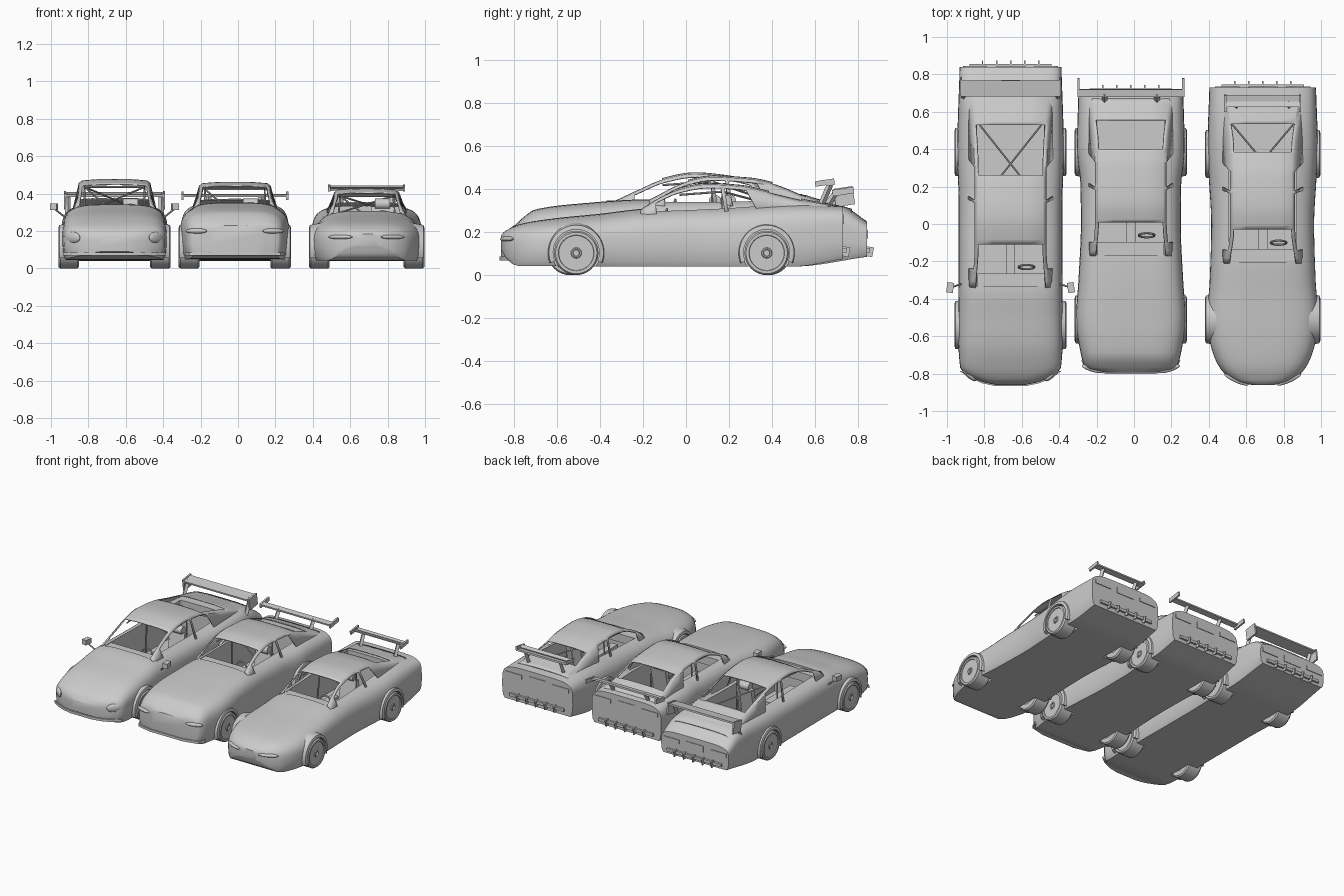
import bpy, bmesh, math
from mathutils import Vector, Matrix

if "Cube" in bpy.data.objects:
    bpy.data.objects.remove(bpy.data.objects["Cube"])


def curve(keys, y):
    """Smooth monotone interpolation through (y, value) keys."""
    if y <= keys[0][0]: return keys[0][1]
    if y >= keys[-1][0]: return keys[-1][1]
    n = len(keys)
    d = [(keys[i+1][1]-keys[i][1])/(keys[i+1][0]-keys[i][0]) for i in range(n-1)]
    m = [d[0]] + [2*a*b/(a+b) if a*b > 0 else 0 for a, b in zip(d, d[1:])] + [d[-1]]
    i = max(k for k in range(n-1) if keys[k][0] <= y)
    h = keys[i+1][0]-keys[i][0]
    t = (y-keys[i][0])/h
    return ((2*t**3-3*t*t+1)*keys[i][1] + (t**3-2*t*t+t)*h*m[i]
            + (3*t*t-2*t**3)*keys[i+1][1] + (t**3-t*t)*h*m[i+1])


def finish(bm, name, smooth=True):
    bmesh.ops.recalc_face_normals(bm, faces=bm.faces)
    me = bpy.data.meshes.new(name)
    bm.to_mesh(me); bm.free()
    ob = bpy.data.objects.new(name, me)
    bpy.context.collection.objects.link(ob)
    if smooth: shade(ob)
    return ob


def activate(ob):
    bpy.ops.object.select_all(action='DESELECT')
    ob.select_set(True)
    bpy.context.view_layer.objects.active = ob


def shade(ob):
    activate(ob)
    bpy.ops.object.shade_smooth_by_angle(angle=math.radians(32))


def add_box(bm, c, s, rx=0, rz=0):
    m = (Matrix.Translation(c) @ Matrix.Rotation(rz, 4, 'Z') @ Matrix.Rotation(rx, 4, 'X')
         @ Matrix.Diagonal((*s, 1)))
    bmesh.ops.create_cube(bm, size=1, matrix=m)


def add_bar(bm, p, q, r, seg=8):
    p, q = Vector(p), Vector(q)
    m = Matrix.Translation((p+q)/2) @ (q-p).to_track_quat('Z', 'Y').to_matrix().to_4x4()
    bmesh.ops.create_cone(bm, cap_ends=True, segments=seg, radius1=r, radius2=r,
                          depth=(q-p).length, matrix=m)


def add_lathe(bm, centre, prof, a0=0, a1=2*math.pi, seg=40, closed=False):
    """Spin (x, radius) profile around the x axis."""
    full = a1-a0 > 6.2
    rows = [[bm.verts.new((centre[0]+x, centre[1]+r*math.cos(a), centre[2]+r*math.sin(a)))
             for x, r in prof] for a in [a0+(a1-a0)*i/seg for i in range(seg+(not full))]]
    n = len(prof)
    for i in range(seg):
        A, B = rows[i], rows[(i+1) % len(rows)]
        for j in range(n if closed else n-1):
            k = (j+1) % n
            bm.faces.new((A[j], A[k], B[k], B[j]))
    if closed and not full:
        bm.faces.new(rows[0]); bm.faces.new(rows[-1])


def section(c, y):
    """Half width, floor, waist, top and squareness of the body at y."""
    w, zb, zt = (curve(c[k], y) for k in ('width', 'floor', 'top'))
    e = curve([(.2, c['e']), (c['width'][-1][0], .38)], y)
    return w, zb, zb+(zt-zb)*.35, zt, e


def surface_z(c, x, y):
    w, zb, zm, zt, e = section(c, y)
    return zm+(zt-zm)*max(0, 1-(abs(x)/w)**(2/e))**(e/2)


def build_car(name, cx, c):
    parts = []
    y0, y1 = c['width'][0][0], c['width'][-1][0]
    cowl, ws1, rw0, rw1, end = c['glass']
    wheels = [(s, y) for s in (-1, 1) for y in c['axles']]
    track = c['track']

    # body: lofted super-ellipse sections
    bm = bmesh.new()
    ys = sorted([y0+(y1-y0)*i/56 for i in range(57)] + [y0+.005, y0+.012, y0+.02])
    rings = []
    for y in ys:
        w, zb, zm, zt, e = section(c, y)
        half = [(.93*w, zb), (.98*w, zb+.1*(zt-zb))]
        for i in range(13):
            t = i/13*math.pi/2
            half.append((w*math.cos(t)**e, zm+(zt-zm)*math.sin(t)**e))
        pts = half + [(0, zt)] + [(-x, z) for x, z in reversed(half)]
        rings.append([bm.verts.new((x, y, z)) for x, z in pts])
    n = len(rings[0])
    for a, b in zip(rings, rings[1:]):
        for j in range(n):
            bm.faces.new((a[j], a[(j+1) % n], b[(j+1) % n], b[j]))
    bm.faces.new(rings[0]); bm.faces.new(rings[-1])
    body = finish(bm, name+'_body', False)

    # cabin tub and wheel wells cut out of the body
    tub = min(c['belt']-.03, .18)
    bm = bmesh.new()
    add_box(bm, (0, (cowl+.005+rw1)/2, .36), (2*tub, rw1-cowl-.005, .52))
    for s, y in wheels:
        add_bar(bm, (s*.185, y, .105), (s*.4, y, .105), .111, 40)
    cutter = finish(bm, name+'_cutter', False)
    cutter.hide_render = True
    mod = body.modifiers.new('cut', 'BOOLEAN')
    mod.object, mod.operation, mod.solver = cutter, 'DIFFERENCE', 'EXACT'
    activate(body)
    bpy.ops.object.modifier_apply(modifier='cut')
    bpy.data.objects.remove(cutter)
    shade(body)
    parts.append(body)

    # cabin shell: roof and pillars with open windows
    bm = bmesh.new()
    s0, pil, s1 = c['side']
    stations = sorted({cowl+(end-cowl)*i/30 for i in range(31)}
                      | {ws1, rw0, rw1, s0, s1, pil-.008, pil+.008})
    rows = []
    for y in stations:
        zr = curve(c['roof'], y)
        by = y+curve([(cowl, 0), (pil, .02), (s1, .05), (end, 0)], y)
        zbase = surface_z(c, c['belt'], by)-.008
        wr = curve([(cowl, c['belt']-.02), (ws1, c['rail']), (rw0, c['rail']), (end, c['belt']-.005)], y)
        zl = max(zr-.02, zbase)
        half = [(c['belt'], by, zbase), (wr, y, zl), (wr-.018, y, max(zr-.007, zl)),
                (wr*.5, y, zr-.001)]
        pts = [(-x, b, z) for x, b, z in half] + [(0, y, zr)] + half[::-1]
        rows.append([bm.verts.new(p) for p in pts])
    for i, (a, b) in enumerate(zip(rows, rows[1:])):
        ym = (stations[i]+stations[i+1])/2
        for j in range(8):
            side = j in (0, 7) and s0 < ym < s1 and abs(ym-pil) > .007
            screen = 2 <= j <= 5 and (ym < ws1 or rw0 < ym < rw1)
            if not side and not screen:
                bm.faces.new((a[j], a[j+1], b[j+1], b[j]))
    shell = finish(bm, name+'_cabin_shell')
    sol = shell.modifiers.new('thickness', 'SOLIDIFY')
    sol.thickness, sol.offset = .006, 0
    parts.append(shell)

    # wheels: tyre, flat rim disc and hub
    bm = bmesh.new()
    prof = [(.19, .06), (.19, .095), (.198, .103), (.29, .103), (.3, .096), (.3, .083),
            (.294, .081), (.294, .025), (.299, .022), (.299, .016), (.29, .014), (.29, .0005)]
    for s, y in wheels:
        add_lathe(bm, (0, y, .103), [(s*(x+track), r) for x, r in prof])
    parts.append(finish(bm, name+'_wheels'))

    # wheel arch flares
    bm = bmesh.new()
    lip = [(.24, .107), (.299, .107), (.3, .114), (.295, .127), (.24, .138)]
    for s, y in wheels:
        add_lathe(bm, (0, y, .105), [(s*(x+track), r) for x, r in lip],
                  math.radians(-22), math.radians(202), 30, True)
    parts.append(finish(bm, name+'_arch_flares'))

    # interior: dashboard, console, seat and headrest
    zc = curve(c['roof'], cowl)
    sy = pil-.02
    bm = bmesh.new()
    add_box(bm, (0, cowl+.04, zc-.045), (2*tub-.005, .07, .06))
    add_box(bm, (0, cowl+.2, .14), (.05, .3, .12))
    add_box(bm, (.085, sy-.06, .15), (.12, .13, .06))
    add_box(bm, (.085, sy+.02, .23), (.12, .035, .2), -.2)
    add_lathe(bm, (.085, sy+.035, .345), [(-.04, .001), (-.04, .028), (.04, .028), (.04, .001)], seg=20)
    parts.append(finish(bm, name+'_interior'))

    # steering wheel
    bpy.ops.mesh.primitive_torus_add(major_radius=.042, minor_radius=.006, major_segments=24,
                                     minor_segments=8, location=(.085, cowl+.11, zc-.045), rotation=(1.3, 0, 0))
    wheel = bpy.context.object
    wheel.name = name+'_steering_wheel'
    parts.append(wheel)

    # roll cage
    bm = bmesh.new()
    zt = curve(c['roof'], pil)-.035
    zf = curve(c['roof'], ws1)-.03
    zd = surface_z(c, .15, rw1)-.04
    k, t = c['rail']-.03, tub-.015
    for s in (-1, 1):
        add_bar(bm, (s*t, pil, .1), (s*k, pil, zt), .005)
        add_bar(bm, (s*k, pil, zt), (s*k, ws1, zf), .005)
        if c['stays']:
            add_bar(bm, (s*k, pil, zt), (-s*t, rw1, zd), .005)
    add_bar(bm, (-k, pil, zt), (k, pil, zt), .005)
    add_bar(bm, (-k, pil, zt), (t, pil, .15), .005)
    parts.append(finish(bm, name+'_roll_cage'))

    # rear wing: blade, flap, end plates and supports
    wy, wz, ww, chord, px = c['wing']
    py, pz, pl, ph = c['plate']
    bm = bmesh.new()
    add_box(bm, (0, wy, wz), (2*ww, chord, .012), .15)
    if c['flap']:
        add_box(bm, (0, wy-.03, wz+.012), (2*ww, .03, .008), -.3)
    for s in (-1, 1):
        add_box(bm, (s*ww, py, pz), (.012, pl, ph), .15)
        z = surface_z(c, px, wy-.05)
        add_bar(bm, (s*px, wy-.05, z-.02), (s*px, wy, wz), .015, 4)
    parts.append(finish(bm, name+'_rear_wing', False))

    # tail: light strips, plate panel, bumper, diffuser and fins
    bm = bmesh.new()
    zt = curve(c['top'], y1)
    for s in (-1, 1):
        add_box(bm, (s*.19, y1, zt-.06), (.13, .01, .03))
    add_box(bm, (0, y1, zt-.06), (.14, .008, .045))
    add_box(bm, (0, y1+.003, .115), (.44, .025, .02))
    for i in range(-2, 3):
        add_box(bm, (i*.075, y1+.007, .11), (.008, .045, .045), -.2)
    parts.append(finish(bm, name+'_tail_details', False))

    # headlights: flattened lenses following the nose
    hx, hy, hz, hw, hh, yaw = c['lamp']
    bm = bmesh.new()
    for s in (-1, 1):
        m = (Matrix.Translation((s*hx, hy, hz)) @ Matrix.Rotation(s*yaw, 4, 'Z')
             @ Matrix.Diagonal((hw/2, .016, hh/2, 1)))
        bmesh.ops.create_uvsphere(bm, u_segments=24, v_segments=12, radius=1, matrix=m)
    parts.append(finish(bm, name+'_headlights'))

    # front splitter
    if c['splitter']:
        bm = bmesh.new()
        pts = [(x+.004, y-.006) for y, x in c['width'] if y < y0+.13]
        f = bm.faces.new([bm.verts.new((x, y, .068)) for x, y in pts[::-1]+[(-x, y) for x, y in pts]])
        ext = bmesh.ops.extrude_face_region(bm, geom=[f])['geom']
        bmesh.ops.translate(bm, verts=[v for v in ext if isinstance(v, bmesh.types.BMVert)], vec=(0, 0, .018))
        parts.append(finish(bm, name+'_splitter', False))

    # door mirrors
    if c['mirror']:
        mx, my, mz = c['mirror']
        bm = bmesh.new()
        for s in (-1, 1):
            add_box(bm, (s*mx, my, mz), (.036, .055, .035), 0, s*.15)
            add_bar(bm, (s*mx, my, mz-.01), (s*.26, my+.02, mz-.06), .005)
        parts.append(finish(bm, name+'_mirrors'))
    for p in parts:
        p.location.x += cx


left = dict(
    e=.5, belt=.225, rail=.19, track=0, axles=(-.54, .385), glass=(-.34, -.11, .26, .53, .77), side=(-.24, .12, .3),
    width=[(-.86, .08), (-.845, .15), (-.815, .22), (-.78, .268), (-.6, .28), (-.2, .277), (.1, .277), (.38, .285), (.84, .272)],
    floor=[(-.86, .09), (-.82, .065), (-.7, .045), (.5, .04), (.84, .085)],
    top=[(-.86, .17), (-.83, .21), (-.78, .24), (-.65, .29), (-.5, .318), (-.34, .342), (.2, .335), (.6, .34), (.72, .325), (.84, .25)],
    roof=[(-.34, .345), (-.2, .41), (-.11, .448), (.04, .475), (.2, .46), (.4, .41), (.53, .375), (.77, .305)],
    wing=(.725, .395, .265, .085, .25), plate=(.735, .365, .09, .085), flap=False, stays=True,
    lamp=(.222, -.805, .165, .1, .06, .75), splitter=True, mirror=(.323, -.34, .33))
middle = dict(
    e=.5, belt=.225, rail=.19, track=0, axles=(-.51, .385), glass=(-.17, .01, .4, .555, .67), side=(-.1, .19, .33),
    width=[(-.795, .13), (-.77, .24), (-.72, .262), (-.5, .293), (-.3, .28), (0, .267), (.2, .269), (.4, .288), (.71, .28)],
    floor=[(-.795, .08), (-.72, .05), (.5, .04), (.71, .08)],
    top=[(-.795, .23), (-.76, .265), (-.7, .305), (-.5, .332), (-.17, .352), (.4, .352), (.6, .34), (.71, .325)],
    roof=[(-.17, .355), (.01, .44), (.12, .46), (.3, .45), (.4, .43), (.555, .37), (.67, .33)],
    wing=(.7, .39, .28, .04, .14), plate=(.73, .388, .1, .03), flap=False, stays=False,
    lamp=(.205, -.774, .2, .12, .028, .3), splitter=True, mirror=None)
right = dict(
    e=.62, belt=.215, rail=.172, track=.008, axles=(-.51, .375), glass=(-.21, -.03, .385, .535, .67), side=(-.14, .17, .28),
    width=[(-.86, .06), (-.845, .13), (-.8, .205), (-.72, .255), (-.62, .284), (-.5, .297), (-.3, .283), (0, .275), (.25, .288), (.4, .295), (.73, .285)],
    floor=[(-.86, .12), (-.82, .06), (-.78, .042), (.5, .04), (.73, .075)],
    top=[(-.86, .185), (-.84, .205), (-.76, .24), (-.6, .265), (-.4, .285), (-.2, .308), (.2, .325), (.5, .335), (.73, .32)],
    roof=[(-.21, .31), (-.12, .365), (-.03, .403), (.1, .425), (.25, .417), (.4, .385), (.55, .35), (.67, .328)],
    wing=(.67, .422, .2, .04, .14), plate=(.645, .43, .09, .025), flap=True, stays=True,
    lamp=(.14, -.832, .168, .14, .024, .42), splitter=False, mirror=None)

build_car('left_car', -.66, left)
build_car('middle_car', -.017, middle)
build_car('right_car', .688, right)
